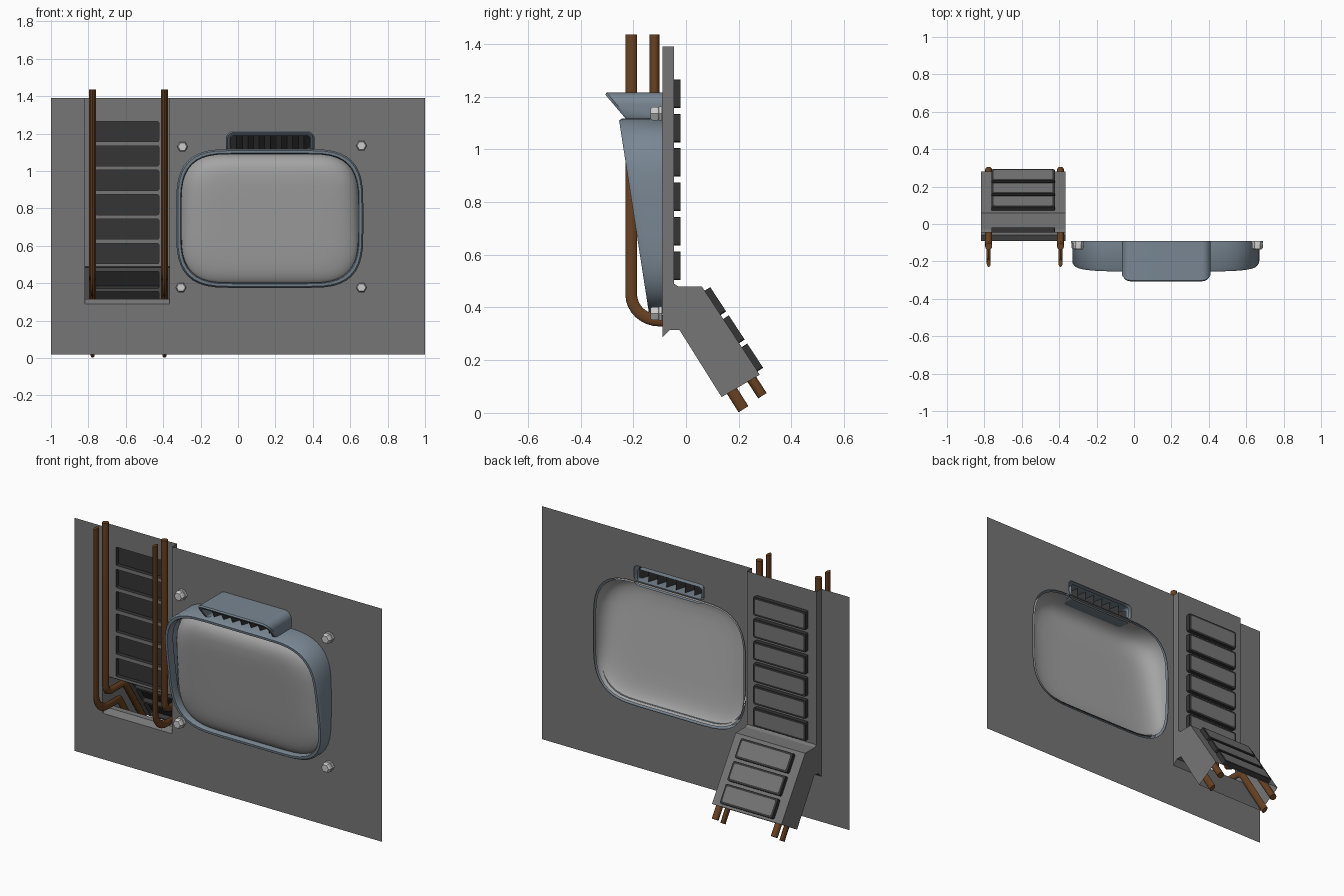
import bpy, bmesh, math
from mathutils import Vector

if "Cube" in bpy.data.objects:
    bpy.data.objects.remove(bpy.data.objects["Cube"])

WALL = -0.09          # y of the wall sheet
XL, XR = -0.817, -0.365   # sides of the ladder shaft


def material(name, rgb):
    m = bpy.data.materials.new(name)
    m.diffuse_color = (*rgb, 1)
    m.use_nodes = True
    m.node_tree.nodes["Principled BSDF"].inputs["Base Color"].default_value = m.diffuse_color
    return m


GREY = material("wall_grey", (0.18, 0.18, 0.18))
PALE = material("screen_grey", (0.37, 0.37, 0.37))
STEEL = material("bolt_grey", (0.58, 0.58, 0.58))
DARK = material("dark", (0.035, 0.035, 0.035))
BLUE = material("blue_grey", (0.19, 0.24, 0.29))
BROWN = material("brown", (0.14, 0.053, 0.016))


def finish(name, bm, mat, smooth=None, fix=True):
    if fix:
        bmesh.ops.recalc_face_normals(bm, faces=bm.faces)
    me = bpy.data.meshes.new(name)
    bm.to_mesh(me)
    bm.free()
    ob = bpy.data.objects.new(name, me)
    bpy.context.collection.objects.link(ob)
    me.materials.append(mat)
    if smooth:
        bpy.ops.object.select_all(action='DESELECT')
        ob.select_set(True)
        bpy.context.view_layer.objects.active = ob
        bpy.ops.object.shade_smooth_by_angle(angle=math.radians(smooth))
    return ob


def rrect(x0, x1, z0, z1, r, n=8, p=2):
    """Rounded rectangle outline as (x, z) points; p > 2 gives squarer, softer corners."""
    bend = lambda v: math.copysign(abs(v) ** (2 / p), v) if abs(v) > 1e-6 else 0
    pts = []
    for cx, cz, a in ((x1 - r, z1 - r, 0), (x0 + r, z1 - r, 90), (x0 + r, z0 + r, 180), (x1 - r, z0 + r, 270)):
        for i in range(n + 1):
            t = math.radians(a + 90 * i / n)
            pts.append((cx + r * bend(math.cos(t)), cz + r * bend(math.sin(t))))
    return pts


def fill(bm, loops, normal):
    """Flat sheet: first loop is the border, the others are holes."""
    edges = []
    for pts in loops:
        vs = [bm.verts.new(p) for p in pts]
        edges += [bm.edges.new((vs[i - 1], vs[i])) for i in range(len(vs))]
    bmesh.ops.triangle_fill(bm, edges=edges, use_beauty=True, normal=normal)


def skin(bm, loops, closed=True):
    """Quads between successive loops."""
    rings = [[bm.verts.new(p) for p in l] for l in loops]
    n = len(rings[0])
    for a, b in zip(rings, rings[1:]):
        for i in range(0 if closed else 1, n):
            bm.faces.new((a[i - 1], a[i], b[i], b[i - 1]))
    return rings


# Wall sheet with openings for shaft, screen and vent
bm = bmesh.new()
border = [(-1, 0.02), (1, 0.02), (1, 1.39), (XR, 1.39), (XR, 0.29), (XL, 0.29), (XL, 1.39), (-1, 1.39)]
holes = [rrect(-0.325, 0.665, 0.38, 1.11, 0.3, 10, 3), rrect(-0.055, 0.40, 1.117, 1.205, 0.02)]
fill(bm, [[(x, WALL, z) for x, z in l] for l in [border] + holes], (0, -1, 0))
finish("wall", bm, GREY, fix=False)

# Ladder shaft shell: side cheeks, ceiling and floor of the chute
back = [(-0.045, 1.39), (-0.045, 0.49), (-0.03, 0.48), (0.06, 0.48), (0.28, 0.145)]
floor = [(0.135, 0.06), (-0.025, 0.315), (-0.06, 0.315), (WALL, 0.287)]
bm = bmesh.new()
for x, nx in ((XL, -1), (XR, 1)):
    fill(bm, [[(x, y, z) for y, z in back + floor + [(WALL, 1.39)]]], (nx, 0, 0))
for run in (back[1:4], floor):
    skin(bm, [[(x, y, z) for y, z in run] for x in (XL, XR)], closed=False)
finish("shaft_shell", bm, GREY, fix=False)


def step_plate(name, start, end, slots):
    """Back plate with a column of recessed toe holds."""
    o = Vector((0, *start))
    d = Vector((0, *end)) - o
    length = d.length
    d.normalize()
    nrm = Vector((0, -d.z, d.y))
    at = lambda x, s, h=0: Vector((x, 0, 0)) + o + d * s + nrm * h
    slot = lambda a, b, i=0: rrect(-0.763 + i, -0.423 - i, a + i, b - i, 0.008, 2)
    plate, pocket = bmesh.new(), bmesh.new()
    border = [(XL, 0), (XR, 0), (XR, length), (XL, length)]
    fill(plate, [[at(x, s) for x, s in l] for l in [border] + [slot(a, b) for a, b in slots]], nrm)
    for a, b in slots:
        plate.faces.new([plate.verts.new(at(x, s, 0.027)) for x, s in slot(a, b, 0.012)])
        rings = skin(pocket, [[at(x, s, h) for x, s in slot(a, b)] for h in (0, 0.025)])
        pocket.faces.new(rings[1])
    finish(name + "_plate", plate, GREY, fix=False)
    finish(name + "_toe_holds", pocket, DARK)


step_plate("upper_ladder", back[0], back[1], [(0.125 + 0.1305 * i, 0.233 + 0.1305 * i) for i in range(6)])
step_plate("lower_ladder", back[3], back[4], [(0.02 + 0.128 * i, 0.13 + 0.128 * i) for i in range(3)])


def sweep(name, path, x, a, b, sides=12):
    """Elliptical bar along a (y, z) path, mitred at the bends."""
    P = [Vector(p) for p in path]
    loops = []
    for i, p in enumerate(P):
        t0 = (p - P[i - 1]).normalized() if i else (P[1] - p).normalized()
        t1 = (P[i + 1] - p).normalized() if i < len(P) - 1 else t0
        t = (t0 + t1).normalized()
        k = b / max(t.dot(t0), 0.4)
        loops.append([(x + a * math.cos(u), p.x - t.y * k * math.sin(u), p.y + t.x * k * math.sin(u))
                      for u in (2 * math.pi * j / sides for j in range(sides))])
    bm = bmesh.new()
    rings = skin(bm, loops)
    bm.faces.new(rings[0])
    bm.faces.new(rings[-1])
    finish(name, bm, BROWN, 40)


# Paired handrails: flat outer bar and round inner bar on each side
arc = [(-0.10 - 0.108 * math.cos(t), 0.45 - 0.10 * math.sin(t)) for t in (math.pi / 2 * i / 8 for i in range(9))]
outer = [(-0.208, 1.435)] + arc + [(-0.01, 0.35), (0.012, 0.341), (0.218, 0.014)]
inner = [(-0.12, 1.435), (-0.12, 0.47), (-0.108, 0.442), (-0.08, 0.43), (0.04, 0.43), (0.06, 0.42), (0.29, 0.065)]
for side, x in (("left", -0.777), ("right", -0.393)):
    sweep(side + "_outer_rail", outer, x, 0.011, 0.022)
    sweep(side + "_inner_rail", inner, x, 0.019, 0.019)


def hood(name, x0, x1, z0, z1, r, y_top, y_bot, inner_y, p=2):
    """Tube from the wall with a slanted, rimmed front edge."""
    front = lambda z: y_bot + (y_top - y_bot) * (z - z0) / (z1 - z0)
    ring = lambda i, f: [(x, f(z), z) for x, z in rrect(x0 + i, x1 - i, z0 + i, z1 - i, max(r - i, 0.004), 10, p)]
    bm = bmesh.new()
    skin(bm, [ring(0, lambda z: WALL), ring(0, lambda z: front(z) + 0.012), ring(0.008, front),
              ring(0.022, front), ring(0.027, lambda z: front(z) + 0.012),
              ring(0.028, lambda z: inner_y if inner_y else front(z) + 0.045)])
    finish(name, bm, BLUE, 40)
    return front


front = hood("screen_frame", -0.33, 0.67, 0.375, 1.117, 0.3, -0.255, -0.14, None, 3)
hood("vent_hood", -0.065, 0.41, 1.088, 1.215, 0.045, -0.313, -0.205, WALL)

# Domed screen curling back to the wall at its edge
edge = rrect(-0.312, 0.652, 0.393, 1.099, 0.28, 10, 3)
loops = []
for t in (1, 0.997, 0.99, 0.975, 0.955, 0.93, 0.89, 0.84, 0.77, 0.68, 0.52, 0.34, 0.16):
    pts = [(0.17 + (x - 0.17) * t, 0.746 + (z - 0.746) * t) for x, z in edge]
    rise = (1 - t ** 8) ** 0.5
    loops.append([(x, WALL + (front(z) + 0.004 - WALL) * rise, z) for x, z in pts])
bm = bmesh.new()
rings = skin(bm, loops)
c = bm.verts.new((0.17, front(0.746) + 0.004, 0.746))
for i in range(len(edge)):
    bm.faces.new((rings[-1][i - 1], rings[-1][i], c))
finish("screen", bm, PALE, 60)

# Dark pleated fins inside the vent
bm = bmesh.new()
low, high = [], []
for i in range(15):
    x = -0.037 + 0.419 * i / 14
    low.append((x, -0.21 if i % 2 else -0.11, 1.118))
    high.append((x, -0.25 if i % 2 else -0.11, 1.187))
skin(bm, [low, high], closed=False)
finish("vent_fins", bm, DARK)

# Hexagonal corner bolts: washer step and chamfered head
for i, (x, z) in enumerate(((-0.297, 1.13), (0.66, 1.135), (-0.305, 0.377), (0.66, 0.377))):
    bm = bmesh.new()
    hexa = lambda r, y: [(x + r * math.cos(math.pi * j / 3), y, z + r * math.sin(math.pi * j / 3)) for j in range(6)]
    rings = skin(bm, [hexa(0.031, -0.0905), hexa(0.031, -0.103), hexa(0.027, -0.105),
                      hexa(0.029, -0.109), hexa(0.029, -0.127), hexa(0.023, -0.135)])
    bm.faces.new(rings[0])
    bm.faces.new(rings[-1])
    finish("bolt_%d" % (i + 1), bm, STEEL)
